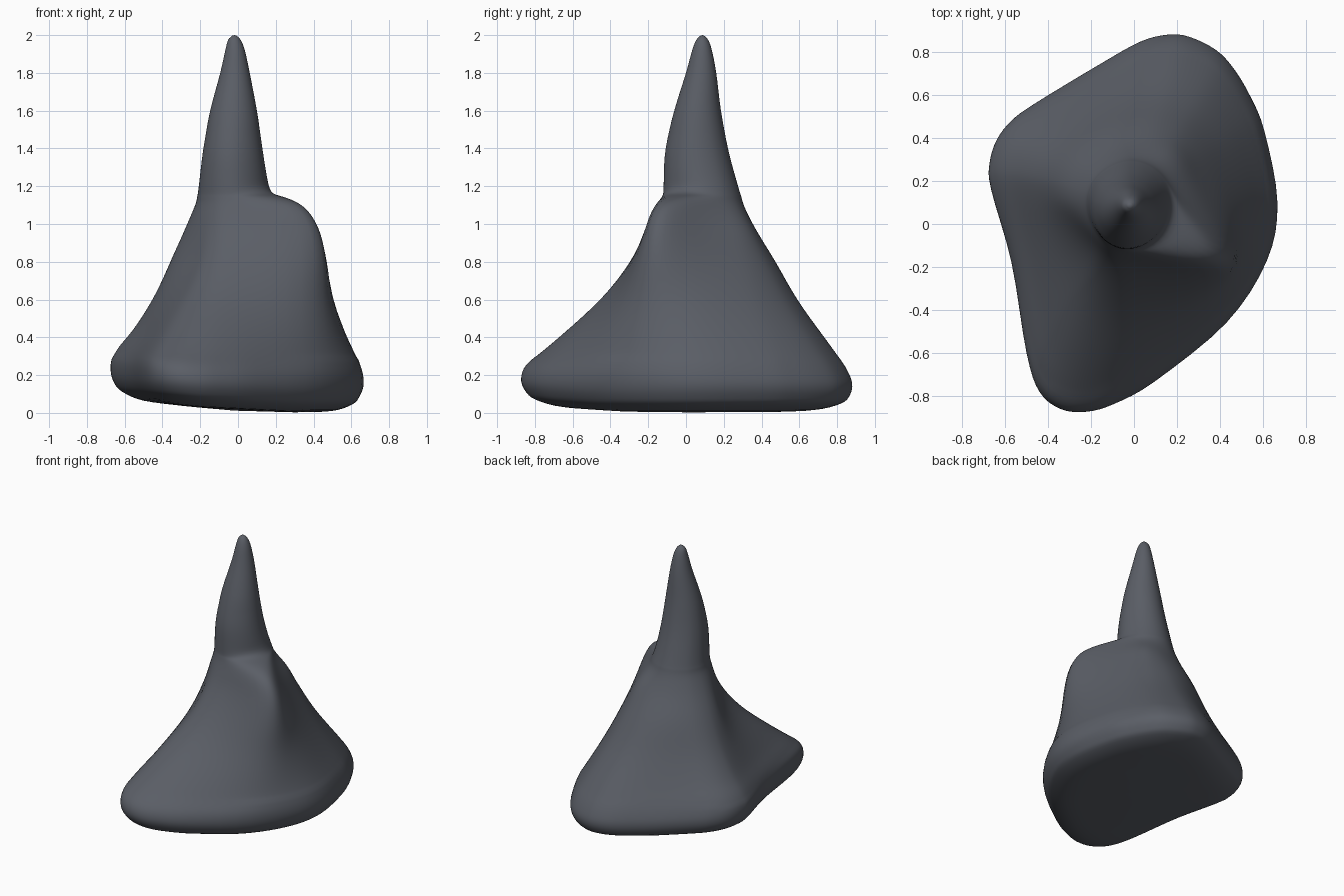
import bpy, bmesh, math
from mathutils import Vector

if "Cube" in bpy.data.objects:
    bpy.data.objects.remove(bpy.data.objects["Cube"])

# Footprint seen from above (closed, counter-clockwise)
OUTLINE = [(.67, .10), (.62, -.17), (.43, -.46), (.10, -.73), (-.09, -.835), (-.22, -.872),
           (-.34, -.86), (-.44, -.78), (-.50, -.60), (-.57, -.18), (-.665, .16), (-.673, .28),
           (-.64, .39), (-.57, .48), (-.46, .56), (-.16, .74), (.03, .845), (.16, .878),
           (.26, .868), (.38, .81), (.46, .73), (.54, .60), (.61, .43)][::-1]

# Height, x min, x max, y min, y max, size of the shoulder bump
LEVELS = [(.003, -.30, .30, -.40, .40, 0), (.010, -.50, .50, -.66, .68, 0),
          (.045, -.61, .61, -.80, .82, 0), (.09, -.655, .65, -.855, .865, 0),
          (.15, -.672, .67, -.875, .876, 0), (.22, -.665, .66, -.85, .85, .01),
          (.30, -.625, .625, -.765, .80, .03), (.40, -.555, .565, -.66, .73, .06),
          (.60, -.45, .455, -.46, .59, .125), (.80, -.365, .345, -.30, .475, .215),
          (.95, -.295, .265, -.20, .375, .26), (1.05, -.25, .215, -.155, .325, .25),
          (1.11, -.225, .188, -.133, .302, .20), (1.145, -.218, .18, -.124, .293, .10),
          (1.17, -.213, .174, -.12, .285, 0), (1.26, -.202, .152, -.118, .259, 0),
          (1.40, -.185, .13, -.110, .222, 0),
          (1.60, -.147, .10, -.062, .185, 0), (1.80, -.094, .062, 0, .16, 0),
          (1.92, -.067, .036, .033, .137, 0), (1.975, -.052, .014, .055, .117, 0),
          (1.997, -.030, -.008, .076, .096, 0)]


def spline(points, steps, closed=False):
    """Catmull-Rom curve through points of any dimension."""
    n, out = len(points), []
    for i in range(n if closed else n - 1):
        ids = [(i + k) % n if closed else min(max(i + k, 0), n - 1) for k in (-1, 0, 1, 2)]
        a, b, c, d = (Vector(points[j]) for j in ids)
        for s in range(steps):
            t = s / steps
            out.append(.5 * (2 * b + (c - a) * t + (2 * a - 5 * b + 4 * c - d) * t * t
                             + (3 * b - a - 3 * c + d) * t ** 3))
    if not closed:
        out.append(Vector(points[-1]))
    return out


def bell(v, centre, width):
    return math.exp(-((v - centre) / width) ** 2)


def smooth_step(v, lo, hi):
    t = min(max((v - lo) / (hi - lo), 0), 1)
    return t * t * (3 - 2 * t)


footprint = [(p.x / .675, p.y / .876) for p in spline(OUTLINE, 4, True)]


def section(level):
    z, x0, x1, y0, y1, bump = level
    # footprint low down turns into a round spire higher up
    k = 1 - smooth_step(z, .2, 1.1)
    # swellings as (direction, angular width, amount): shoulder, back lip, left hollow
    swells = [(-.55, .62, bump),
              (.85, .55, .035 * bell(z, .97, .10) + .015 * bell(z, .8, .15)),
              (-2.5, .5, -.06 * bell(z, .78, .22))]
    ring = []
    for u, v in footprint:
        a = math.atan2(v, u)
        px = (x0 + x1) / 2 + (x1 - x0) / 2 * (u * k + math.cos(a) * (1 - k))
        py = (y0 + y1) / 2 + (y1 - y0) / 2 * (v * k + math.sin(a) * (1 - k))
        for way, width, amount in swells:
            s = amount * bell(a, way, width)
            px += s * math.cos(way)
            py += s * math.sin(way)
        # underside rises toward the left
        fade = 1 - smooth_step(z, .15, .85)
        rise = fade * (.05 * max(0, .3 - px) + .05 * max(0, -px - .2))
        ring.append((px, py, z + rise))
    return ring


# Body: loft the sections and close both ends
bm = bmesh.new()
rings = [[bm.verts.new(p) for p in section(l)] for l in spline(LEVELS, 4)]
n = len(footprint)
for lo, hi in zip(rings, rings[1:]):
    for i in range(n):
        j = (i + 1) % n
        bm.faces.new((lo[i], lo[j], hi[j], hi[i]))
for ring, z in ((rings[0], .012), (rings[-1], 2.0)):
    mid = sum((v.co for v in ring), Vector()) / n
    tip = bm.verts.new((mid.x, mid.y, z))
    for i in range(n):
        bm.faces.new((ring[i], ring[(i + 1) % n], tip))
# relax the waist where the spire meets the body
waist = [v for v in bm.verts if .3 < v.co.z < 1.5]
for _ in range(6):
    bmesh.ops.smooth_vert(bm, verts=waist, factor=.5, use_axis_x=True, use_axis_y=True,
                          use_axis_z=True)
bmesh.ops.recalc_face_normals(bm, faces=bm.faces)
for f in bm.faces:
    f.smooth = True
mesh = bpy.data.meshes.new("spired_rock")
bm.to_mesh(mesh)
bm.free()

# Slate colour
slate = bpy.data.materials.new("slate grey")
slate.diffuse_color = (.103, .112, .133, 1)
slate.use_nodes = True
slate.node_tree.nodes["Principled BSDF"].inputs["Base Color"].default_value = slate.diffuse_color
mesh.materials.append(slate)
rock = bpy.data.objects.new("spired_rock", mesh)
bpy.context.collection.objects.link(rock)
